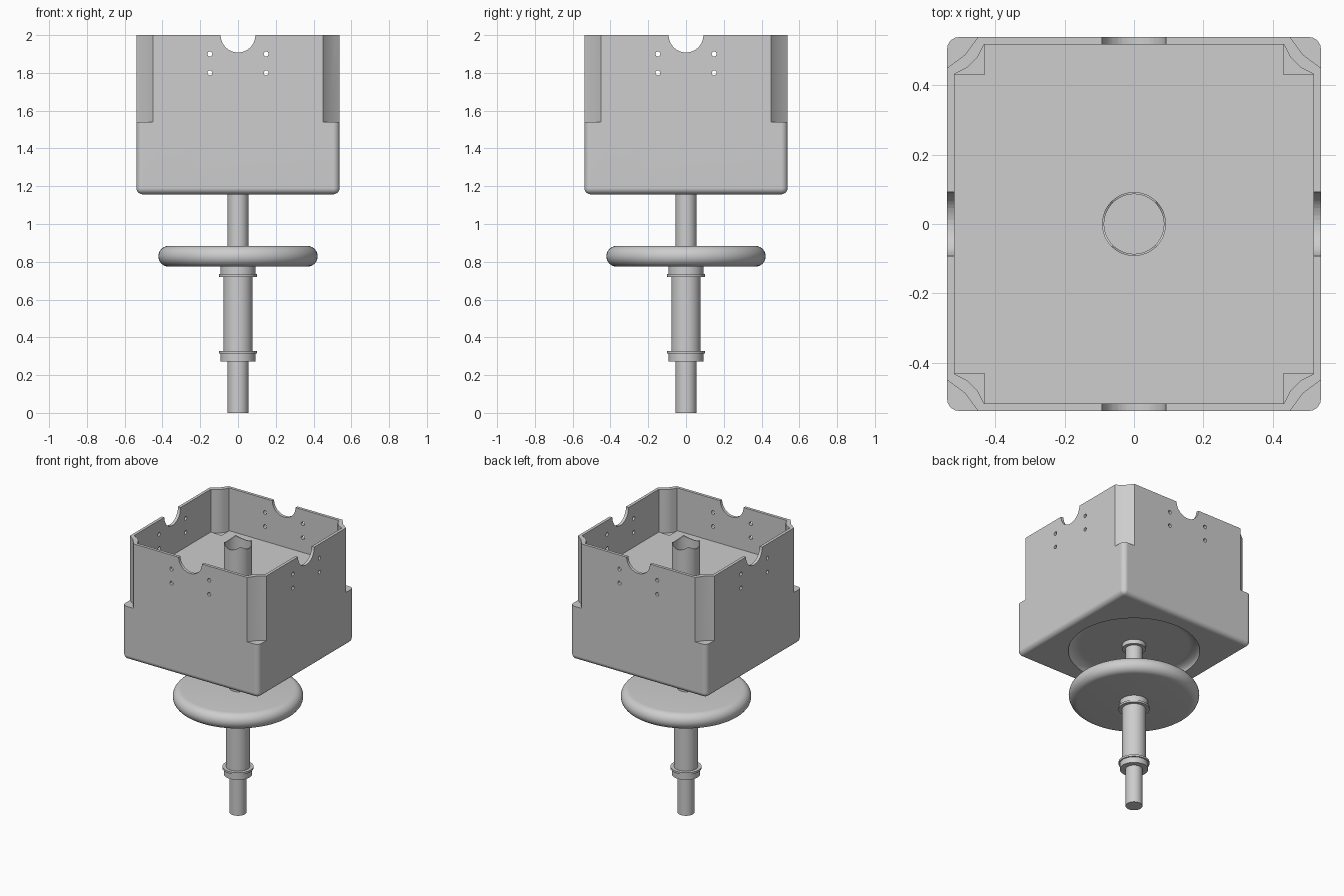
import bpy, bmesh, math
from mathutils import Matrix

old = bpy.data.objects.get("Cube")
if old:
    bpy.data.objects.remove(old, do_unlink=True)

grey = bpy.data.materials.new("light_grey")
grey.use_nodes = True
grey.diffuse_color = (0.61, 0.61, 0.61, 1)
grey.node_tree.nodes["Principled BSDF"].inputs["Base Color"].default_value = (0.61, 0.61, 0.61, 1)


def add(name, bm):
    bmesh.ops.recalc_face_normals(bm, faces=bm.faces)
    mesh = bpy.data.meshes.new(name)
    bm.to_mesh(mesh)
    bm.free()
    ob = bpy.data.objects.new(name, mesh)
    mesh.materials.append(grey)
    bpy.context.collection.objects.link(ob)
    return ob


def smooth(ob):
    bpy.ops.object.select_all(action='DESELECT')
    ob.select_set(True)
    bpy.context.view_layer.objects.active = ob
    bpy.ops.object.shade_smooth_by_angle(angle=math.radians(35))


def four_corners(points):
    """Repeat points turned about the axis by each quarter turn."""
    return [(x * c - y * s, x * s + y * c)
            for c, s in ((1, 0), (0, 1), (-1, 0), (0, -1)) for x, y in points]


def prism(name, outline, z0, z1):
    bm = bmesh.new()
    face = bm.faces.new([bm.verts.new((x, y, z0)) for x, y in outline])
    raised = bmesh.ops.extrude_face_region(bm, geom=[face], use_keep_orig=True)["geom"]
    for v in raised:
        if isinstance(v, bmesh.types.BMVert):
            v.co.z = z1
    return add(name, bm)


def rod(name, radius, length, centre, axis='Z', sides=48):
    bm = bmesh.new()
    bmesh.ops.create_cone(bm, cap_ends=True, segments=sides, radius1=radius,
                          radius2=radius, depth=length)
    turn = {'Z': Matrix(), 'X': Matrix.Rotation(math.pi / 2, 4, 'Y'),
            'Y': Matrix.Rotation(math.pi / 2, 4, 'X')}[axis]
    bm.transform(Matrix.Translation(centre) @ turn)
    return add(name, bm)


def lathe(name, profile, sides=64):
    """Revolve (radius, z) points that start and end on the axis."""
    bm = bmesh.new()
    vs = [bm.verts.new((r, 0, z)) for r, z in profile]
    es = [bm.edges.new(pair) for pair in zip(vs, vs[1:])]
    bmesh.ops.spin(bm, geom=vs + es, cent=(0, 0, 0), axis=(0, 0, 1),
                   angle=2 * math.pi, steps=sides)
    bmesh.ops.remove_doubles(bm, verts=bm.verts, dist=0.0001)
    ob = add(name, bm)
    smooth(ob)
    return ob


def cut(target, cutter):
    cutter.hide_render = True
    mod = target.modifiers.new("cut", 'BOOLEAN')
    mod.operation = 'DIFFERENCE'
    mod.solver = 'EXACT'
    mod.object = cutter
    bpy.context.view_layer.objects.active = target
    bpy.ops.object.modifier_apply(modifier=mod.name)
    bpy.data.objects.remove(cutter, do_unlink=True)


HALF, BASE, TOP, FLOOR, LEDGE, CEILING = 0.538, 1.157, 2.0, 1.69, 1.54, 1.2

# Housing block: rounded bottom and upright edges, sharp top
bm = bmesh.new()
bmesh.ops.create_cube(bm, size=1)
for v in bm.verts:
    v.co = (v.co.x * 2 * HALF, v.co.y * 2 * HALF, TOP if v.co.z > 0 else BASE)
edges = [e for e in bm.edges if min(v.co.z for v in e.verts) < TOP - 0.1]
bmesh.ops.bevel(bm, geom=edges, offset=0.034, segments=5, profile=0.5, affect='EDGES')
housing = add("housing", bm)

# Open cavity with inward-bulging corners
quarter = [(0.517, 0.432), (0.481, 0.45), (0.465, 0.465), (0.45, 0.481), (0.432, 0.517)]
cut(housing, prism("cavity_cutter", four_corners(quarter), FLOOR, TOP + 0.1))

# Corner notches with a shallow hollow face
notch = [(0.6, 0.449), (HALF, 0.449), (0.487, 0.487), (0.449, HALF), (0.449, 0.6), (0.6, 0.6)]
turned = four_corners(notch)
for k in range(4):
    corner = turned[k * len(notch):(k + 1) * len(notch)]
    cut(housing, prism("notch_cutter", corner, LEDGE, TOP + 0.1))

# Shallow dished recess under the housing
dish = [(0.355 + 0.07 * math.cos(t), BASE + (CEILING - BASE) * math.sin(t))
        for t in (math.pi / 2 * i / 8 for i in range(9))]
cut(housing, lathe("recess_cutter", [(0, 1), (0.425, 1)] + dish + [(0, CEILING)]))

# Central tube standing on the cavity floor
tube = rod("centre_tube", 0.092, TOP - FLOOR + 0.01, (0, 0, (TOP + FLOOR - 0.01) / 2))
cut(tube, rod("bore_cutter", 0.086, 1, (0, 0, FLOOR + 0.51)))

# Cable cut-outs and screw holes through the walls, along both axes
for axis in 'XY':
    for part in (housing, tube):
        cut(part, rod("cutout_cutter", 0.092, 3, (0, 0, TOP), axis))
    for side in (-0.149, 0.149):
        for z in (1.8, 1.9):
            at = (0, side, z) if axis == 'X' else (side, 0, z)
            cut(housing, rod("hole_cutter", 0.013, 3, at, axis, 16))
smooth(housing)
smooth(tube)
flat = housing.modifiers.new("even_shading", 'WEIGHTED_NORMAL')
flat.keep_sharp = True

# Thin raised floor panel with square corners left free
a, b = 0.518, 0.431
prism("floor_panel", four_corners([(a, b), (b, b), (b, a)]), FLOOR - 0.004, FLOOR + 0.005)

# Shaft and its collar inside the recess
lathe("shaft", [(0, 0), (0.055, 0), (0.055, 1.25), (0, 1.25)])
lathe("recess_collar", [(0, 1.17), (0.077, 1.17), (0.077, 1.25), (0, 1.25)])

# Wheel with a fully rounded rim
r, mid = 0.055, 0.829
rim = [(0.422 - r + r * math.cos(t), mid + r * math.sin(t))
       for t in (math.pi * (i / 12 - 0.5) for i in range(13))]
lathe("wheel", [(0, mid - r)] + rim + [(0, mid + r)])

# Sleeve with a flanged collar at each end
lathe("sleeve", [(0, 0.3), (0.077, 0.3), (0.077, 0.76), (0, 0.76)])
for name, z, d in (("lower_collar", 0.328, -1), ("upper_collar", 0.72, 1)):
    lathe(name, [(0, z), (0.1, z), (0.1, z + d * 0.014),
                 (0.092, z + d * 0.014), (0.092, z + d * 0.055), (0, z + d * 0.055)])
